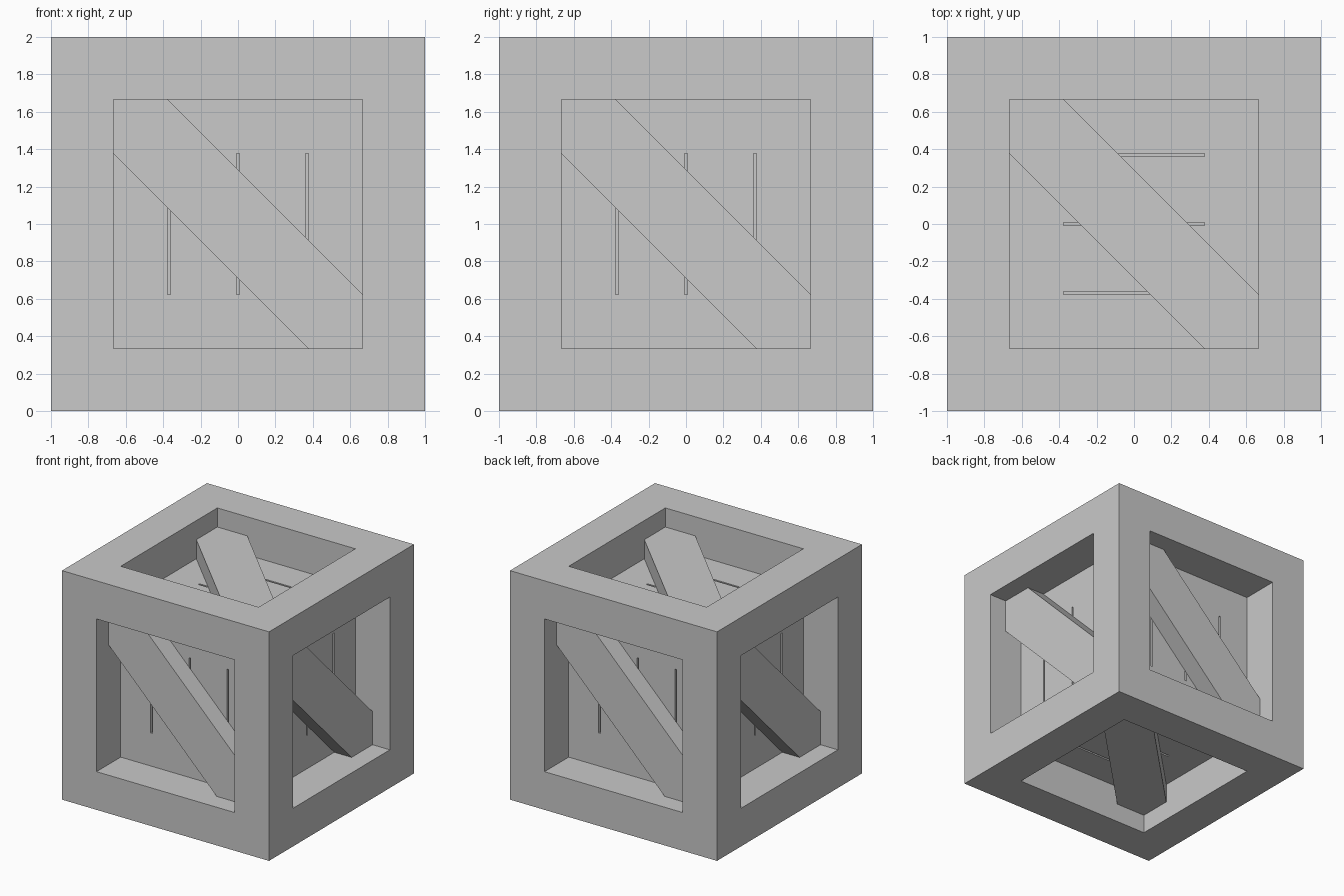
import bpy, bmesh, math
from mathutils import Matrix, Vector

if "Cube" in bpy.data.objects:
    bpy.data.objects.remove(bpy.data.objects["Cube"])

INNER = 2 / 3      # half size of the recessed box
PLANK = 5 / 6      # distance of plank fronts from the centre
REACH = 0.377      # where plank edges meet the frame, also groove extent
GROOVE = 0.016     # groove width
DEPTH = 0.04       # groove depth

grey = bpy.data.materials.new("grey")
grey.diffuse_color = (0.585, 0.585, 0.585, 1)
grey.use_nodes = True
grey.node_tree.nodes["Principled BSDF"].inputs["Base Color"].default_value = grey.diffuse_color


def add_object(name, bm):
    bmesh.ops.recalc_face_normals(bm, faces=bm.faces)
    mesh = bpy.data.meshes.new(name)
    bm.to_mesh(mesh)
    bm.free()
    mesh.materials.append(grey)
    obj = bpy.data.objects.new(name, mesh)
    obj.location.z = 1
    bpy.context.collection.objects.link(obj)
    return obj


def add_box(bm, matrix, centre, size):
    place = matrix @ Matrix.Translation(centre) @ Matrix.Diagonal((*size, 1))
    bmesh.ops.create_cube(bm, size=1, matrix=place)


# Six side frames: local x is right, local y is up, local z is outward
upright = Matrix.Rotation(math.pi / 2, 4, 'X')
sides = {n: Matrix.Rotation(i * math.pi / 2, 4, 'Z') @ upright
         for i, n in enumerate(("front", "right", "back", "left"))}
sides["top"] = Matrix.Identity(4)
sides["bottom"] = Matrix.Rotation(math.pi, 4, 'X')

# Outer frame: cube with each side inset and pushed in, open at the floor
bm = bmesh.new()
bmesh.ops.create_cube(bm, size=2)
floors = bm.faces[:]
bmesh.ops.inset_individual(bm, faces=floors, thickness=1 - INNER, use_even_offset=True)
for f in floors:
    rim = f.edges[:]
    push = f.normal * (INNER - 1)
    ext = bmesh.ops.extrude_edge_only(bm, edges=rim)["geom"]
    bmesh.ops.translate(bm, vec=push,
                        verts=[v for v in ext if isinstance(v, bmesh.types.BMVert)])
bmesh.ops.delete(bm, geom=floors, context='FACES_ONLY')
add_object("outer_frame", bm)

# Inner box with three thin board grooves cut into each side
bm = bmesh.new()
bmesh.ops.create_cube(bm, size=2 * INNER)
inner_box = add_object("inner_box", bm)

bm = bmesh.new()
for name, matrix in sides.items():
    for k in (-1, 0, 1):
        offset = k * (REACH - GROOVE / 2)
        if name in ("top", "bottom"):
            centre, size = (0, offset, INNER), (2 * REACH, GROOVE, 2 * DEPTH)
        else:
            centre, size = (offset, 0, INNER), (GROOVE, 2 * REACH, 2 * DEPTH)
        add_box(bm, matrix, centre, size)
cutter = add_object("groove_cutter", bm)
cutter.hide_render = True

cut = inner_box.modifiers.new("grooves", 'BOOLEAN')
cut.operation = 'DIFFERENCE'
cut.solver = 'EXACT'
cut.object = cutter
bpy.context.view_layer.objects.active = inner_box
bpy.ops.object.modifier_apply(modifier=cut.name)
bpy.data.objects.remove(cutter)

# Diagonal plank on each side, trimmed to the recess corners
half = [(-INNER, REACH), (-INNER, INNER), (-REACH, INNER)]
outline = half + [(-x, -y) for x, y in half]
for name, matrix in sides.items():
    bm = bmesh.new()
    base = bm.faces.new([bm.verts.new(matrix @ Vector((x, y, INNER))) for x, y in outline])
    ext = bmesh.ops.extrude_face_region(bm, geom=[base], use_keep_orig=True)["geom"]
    outward = matrix.to_3x3() @ Vector((0, 0, PLANK - INNER))
    bmesh.ops.translate(bm, vec=outward,
                        verts=[v for v in ext if isinstance(v, bmesh.types.BMVert)])
    add_object(name + "_plank", bm)
